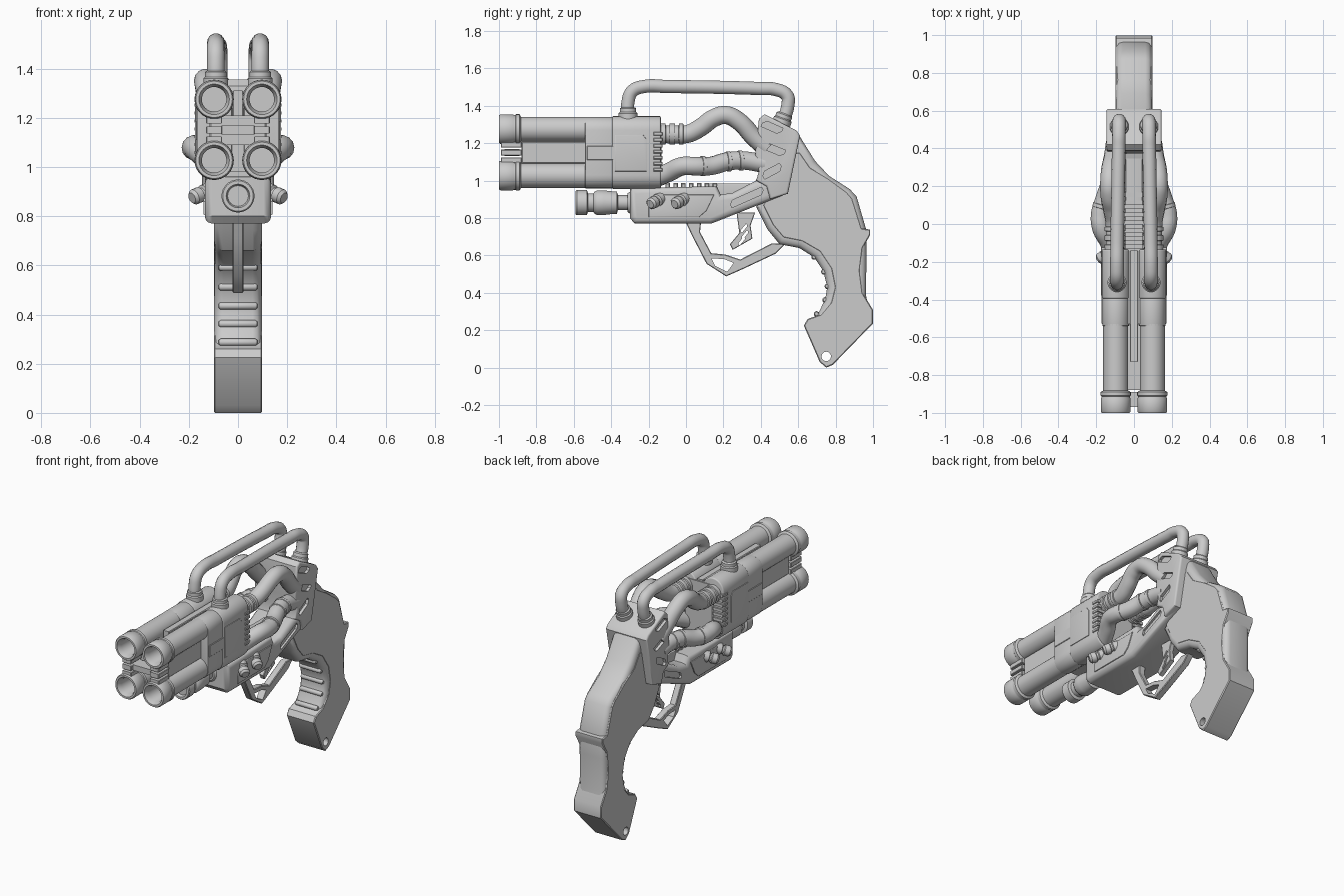
import bpy, bmesh, math
from mathutils import Matrix, Vector

if "Cube" in bpy.data.objects:
    bpy.data.objects.remove(bpy.data.objects["Cube"])

SIDES = ((1, "right"), (-1, "left"))
cutters = []


def finish(name, bm):
    bmesh.ops.recalc_face_normals(bm, faces=bm.faces)
    me = bpy.data.meshes.new(name)
    bm.to_mesh(me)
    bm.free()
    ob = bpy.data.objects.new(name, me)
    bpy.context.collection.objects.link(ob)
    return ob


def plate(name, pts, a, b, bevel=0.0, axis="X", segs=3):
    """Extrude a (y,z) outline along x, or an (x,z) outline along y, from a to b."""
    bm = bmesh.new()
    pos = (lambda p, t: (t, p[0], p[1])) if axis == "X" else (lambda p, t: (p[0], t, p[1]))
    rings = [[bm.verts.new(pos(p, t)) for p in pts] for t in (a, b)]
    caps = [bm.faces.new(r) for r in rings]
    n = len(pts)
    for i in range(n):
        j = (i + 1) % n
        bm.faces.new((rings[0][i], rings[0][j], rings[1][j], rings[1][i]))
    bmesh.ops.recalc_face_normals(bm, faces=bm.faces)
    if bevel:
        rim = list({e for f in caps for e in f.edges})
        bmesh.ops.bevel(bm, geom=rim, offset=bevel, segments=segs, profile=0.5,
                        affect='EDGES', clamp_overlap=False)
    return finish(name, bm)


def box(name, x, y, z, bevel=0.0):
    return plate(name, [(y[0], z[0]), (y[1], z[0]), (y[1], z[1]), (y[0], z[1])],
                 min(x), max(x), bevel, segs=1)


def lathe(name, profile, origin, direction=(0, 1, 0), n=32):
    """Spin a list of (radius, distance) about a direction; radius 0 closes an end."""
    bm = bmesh.new()
    rot = Vector((0, 0, 1)).rotation_difference(Vector(direction)).to_matrix().to_4x4()
    rings = []
    for r, d in profile:
        if r == 0:
            rings.append([bm.verts.new((0, 0, d))] * n)
        else:
            rings.append([bm.verts.new((r * math.cos(2 * math.pi * i / n),
                                        r * math.sin(2 * math.pi * i / n), d)) for i in range(n)])
    for p, q in zip(rings, rings[1:]):
        for i in range(n):
            j = (i + 1) % n
            bm.faces.new(list(dict.fromkeys((p[i], p[j], q[j], q[i]))))
    bm.transform(Matrix.Translation(origin) @ rot)
    return finish(name, bm)


def tube(name, pts, r):
    cu = bpy.data.curves.new(name, 'CURVE')
    cu.dimensions = '3D'
    cu.bevel_depth, cu.bevel_resolution, cu.resolution_u = r, 5, 8
    cu.use_fill_caps = True
    sp = cu.splines.new('BEZIER')
    sp.bezier_points.add(len(pts) - 1)
    for bp, p in zip(sp.bezier_points, pts):
        bp.co = p
        bp.handle_left_type = bp.handle_right_type = 'AUTO'
    ob = bpy.data.objects.new(name, cu)
    bpy.context.collection.objects.link(ob)
    return ob


def cut(ob, cutter):
    m = ob.modifiers.new("cut", 'BOOLEAN')
    m.operation, m.solver, m.object = 'DIFFERENCE', 'EXACT', cutter
    cutter.hide_render = True
    cutters.append(cutter)


def slot(y, z, length, height, deg):
    c, s = math.cos(math.radians(deg)), math.sin(math.radians(deg))
    l, h = length / 2, height / 2
    return [(y + u * c - v * s, z + u * s + v * c)
            for u, v in ((-l, -h), (l - h, -h), (l, 0), (l, h), (-l + h, h), (-l, 0))]


def stadium(cx, z0, z1, r, n=12):
    return ([(cx + r * math.cos(math.pi * i / n), z1 + r * math.sin(math.pi * i / n)) for i in range(n + 1)] +
            [(cx - r * math.cos(math.pi * i / n), z0 - r * math.sin(math.pi * i / n)) for i in range(n + 1)])


# four barrels with muzzle rings and open bores
barrel = [(0, .25), (.05, .25), (.05, .03), (.062, 0), (.074, 0), (.079, .008), (.079, .075), (.076, .08),
          (.076, .088), (.08, .092), (.08, .11), (.066, .118), (.066, .47), (0, .47)]
for s, side in SIDES:
    for z, level in ((1.275, "upper"), (1.027, "lower")):
        lathe(f"barrel_{level}_{side}", barrel, (s * .097, -1, z))
    for i, z in enumerate((1.108, 1.15, 1.192)):
        box(f"muzzle_clamp_{side}_{i}", (s * .065, s * .13), (-.99, -.88), (z - .015, z + .015), .003)
    # receiver halves
    plate(f"receiver_front_{side}", stadium(s * .096, 1.03, 1.27, .071), -.54, -.39, .004, "Y")
    plate(f"receiver_rear_{side}", stadium(s * .096, 1.03, 1.27, .075), -.395, -.135, .008, "Y")
    plate(f"receiver_panel_{side}", [(-.38, 1.05), (-.21, 1.05), (-.21, 1.22), (-.23, 1.245), (-.38, 1.245)],
          s * .16, s * .175, .003)
    box(f"receiver_front_panel_{side}", (s * .15, s * .171), (-.53, -.385), (1.11, 1.185), .003)
    for i in range(7):
        z = 1.05 + i * .032
        box(f"receiver_tooth_{side}_{i}", (s * .1, s * .176), (-.175, -.125), (z, z + .018), .003)
box("muzzle_crossbar", (-.07, .07), (-.97, -.89), (1.132, 1.168), .004)
box("barrel_spacer", (-.115, .115), (-.88, -.5), (1.09, 1.21), .006)
box("receiver_core", (-.1, .1), (-.53, -.13), (.98, 1.30), .005)
box("top_rib", (-.022, .022), (-.73, -.14), (1.2, 1.31), .004)

# lower frame, rail and rear bracket
frame = plate("lower_frame", [(-.3, .96), (-.3, .80), (-.275, .77), (.135, .77), (.54, .93), (.5, 1.0),
                              (.375, 1.0), (.25, .935), (.185, .925), (.165, .97)], -.135, .135, .03)
bracket = plate("rear_bracket", [(.375, 1.0), (.39, 1.05), (.37, 1.14), (.39, 1.33), (.42, 1.355), (.59, 1.268),
                                 (.61, 1.24), (.57, 1.05), (.545, .93), (.45, .9), (.43, .97)],
                -.146, .146, .012)
plate("frame_spine", [(.1, .9), (.45, .9), (.45, 1.1), (.36, .985), (.1, .985)], -.045, .045, .006)
for i in range(7):
    y = -.11 + i * .042
    box(f"rail_tooth_{i}", (-.05, .05), (y, y + .024), (.94, .987), .004)
for s, side in SIDES:
    cut(frame, plate(f"cutter_frame_{side}", slot(.325, .91, .19, .036, 24), s * .122, s * .2))
    for i, (y, z, a) in enumerate(((.46, 1.285, -24), (.475, 1.165, -22), (.46, 1.05, 28))):
        cut(bracket, plate(f"cutter_bracket_{side}_{i}", slot(y, z, .11, .038, a), s * .128, s * .2))
    plate(f"frame_panel_{side}", [(-.2, .805), (.07, .805), (.11, .84), (.15, .925), (-.12, .925), (-.2, .86)],
          s * .12, s * .141, .004)
    # side knobs
    for y, pos in ((-.17, "front"), (-.04, "rear")):
        d = Vector((s * .7, -.55, -.3)).normalized()
        lathe(f"knob_{pos}_{side}", [(0, 0), (.034, 0), (.034, .035), (.024, .04), (.024, .05), (.032, .055),
                                     (.032, .085), (.022, .097), (0, .097)],
              (s * .115, y + .035, .905), d, 20)

# lamp under the barrels
lathe("under_lamp", [(0, .02), (.042, .02), (.048, 0), (.062, 0), (.067, .006), (.067, .06), (.05, .066), (.05, .095),
                     (.058, .1), (.066, .115), (.066, .15), (.06, .2), (.06, .22), (.04, .226), (.04, .32), (0, .32)],
      (0, -.59, .882))
lathe("lamp_collar", [(0, 0), (.05, 0), (.06, .015), (0, .015)], (0, -.313, .882))

# hoses between receiver and bracket
upper = [(.1, -.16, 1.25), (.1, -.06, 1.247), (.102, .01, 1.25), (.115, .08, 1.285), (.128, .15, 1.335),
         (.13, .215, 1.35), (.125, .285, 1.315), (.11, .36, 1.235), (.1, .43, 1.17)]
lower = [(.1, -.17, 1.01), (.135, -.09, 1.045), (.172, -.02, 1.077), (.178, .05, 1.077), (.155, .13, 1.078),
         (.125, .22, 1.102), (.108, .3, 1.108), (.1, .42, 1.09)]
for s, side in SIDES:
    up, lo = [[(s * x, y, z) for x, y, z in path] for path in (upper, lower)]
    tube(f"upper_hose_{side}", up, .049)
    tube(f"lower_hose_{side}", lo, .05)
    for i, (y, w) in enumerate(((-.15, .04), (-.09, .03), (-.04, .025))):
        lathe(f"hose_collar_{side}_{i}", [(.045, 0), (.056, .003), (.056, w), (.045, w + .003)],
              (s * .1, y, 1.248))
    for i, (k, t) in enumerate(((3, .5), (5, .1), (5, .9))):
        a, b = Vector(lo[k]), Vector(lo[k + 1])
        lathe(f"hose_band_{side}_{i}", [(.045, -.012), (.054, -.009), (.054, .009), (.045, .012)],
              a.lerp(b, t), (b - a).normalized())
    # top carry rods and their sockets
    rod = [(.09, -.31, 1.32), (.09, -.31, 1.42), (.09, -.287, 1.478), (.09, -.225, 1.503), (.089, -.1, 1.503),
           (.081, .4, 1.492), (.08, .48, 1.487), (.079, .54, 1.455), (.078, .545, 1.405), (.078, .505, 1.29)]
    tube(f"top_rod_{side}", [(s * x, y, z) for x, y, z in rod], .036)
    socket = [(0, 0), (.05, 0), (.05, .03), (.044, .036), (.044, .055), (.036, .062), (0, .062)]
    lathe(f"rod_socket_front_{side}", socket, (s * .09, -.31, 1.33), (0, 0, 1))
    lathe(f"rod_socket_rear_{side}", socket, (s * .078, .508, 1.3), Vector((0, .33, .94)).normalized())

# grip: rounded core plus flat cheeks
plate("grip_core", [(.5, 1.2), (.6, 1.25), (.69, 1.105), (.765, 1.025), (.875, .955), (.912, .915), (.963, .74),
                    (.965, .6), (.962, .39), (.985, .27), (.8, .15), (.68, .25), (.715, .305), (.745, .37),
                    (.755, .43), (.735, .515), (.685, .59), (.605, .64), (.5, .66), (.435, .74), (.375, .86), (.45, .95)],
      -.096, .096, .036)
grip = plate("grip_cheeks", [(.5, 1.15), (.61, 1.15), (.665, 1.07), (.765, 1.01), (.86, .94), (.89, .905), (.94, .745),
                             (.985, .738), (.985, .71), (.945, .64), (.93, .52), (.945, .4), (.999, .31), (.999, .235),
                             (.785, .015), (.75, 0), (.715, .03), (.63, .225), (.65, .26), (.72, .285), (.775, .35),
                             (.795, .43), (.775, .53), (.715, .62), (.62, .675), (.52, .695), (.465, .76), (.41, .87),
                             (.47, .95)], -.098, .098, .005, segs=1)
cut(grip, lathe("cutter_lanyard", [(0, -.2), (.025, -.2), (.025, .2), (0, .2)], (0, .75, .06), (1, 0, 0), 24))
for i, (y, z) in enumerate(((.685, .592), (.737, .512), (.756, .435), (.744, .362), (.698, .287))):
    lathe(f"finger_ridge_{i}", [(0, -.08), (.01, -.078), (.015, -.07), (.015, .07), (.01, .078), (0, .08)],
          (0, y, z), (1, 0, 0), 12)

# trigger guard and trigger
guard = plate("trigger_guard", [(0, .775), (.03, .71), (.11, .555), (.215, .488), (.31, .53), (.48, .61), (.53, .66),
                                (.46, .665), (.29, .578), (.21, .605), (.135, .612), (.075, .725), (.08, .775)],
              -.022, .022, .004, segs=1)
cut(guard, plate("cutter_guard", [(.135, .585), (.205, .58), (.255, .56), (.22, .512), (.155, .545)], -.1, .1))
trigger = plate("trigger", [(.37, .83), (.345, .76), (.355, .69), (.25, .63), (.235, .66), (.285, .72), (.27, .83)],
                -.016, .016, .003, segs=1)
for i, (y, z) in enumerate(((.31, .745), (.315, .71), (.298, .677))):
    cut(trigger, plate(f"cutter_trigger_{i}", slot(y, z, .05, .014, 50), -.1, .1))

# apply cuts, turn curves into meshes, shade
bpy.ops.object.select_all(action='DESELECT')
for ob in bpy.context.collection.objects:
    if ob not in cutters:
        ob.select_set(True)
        bpy.context.view_layer.objects.active = ob
bpy.ops.object.convert(target='MESH')
for c in cutters:
    bpy.data.objects.remove(c)
bpy.ops.object.shade_smooth_by_angle(angle=math.radians(32))
